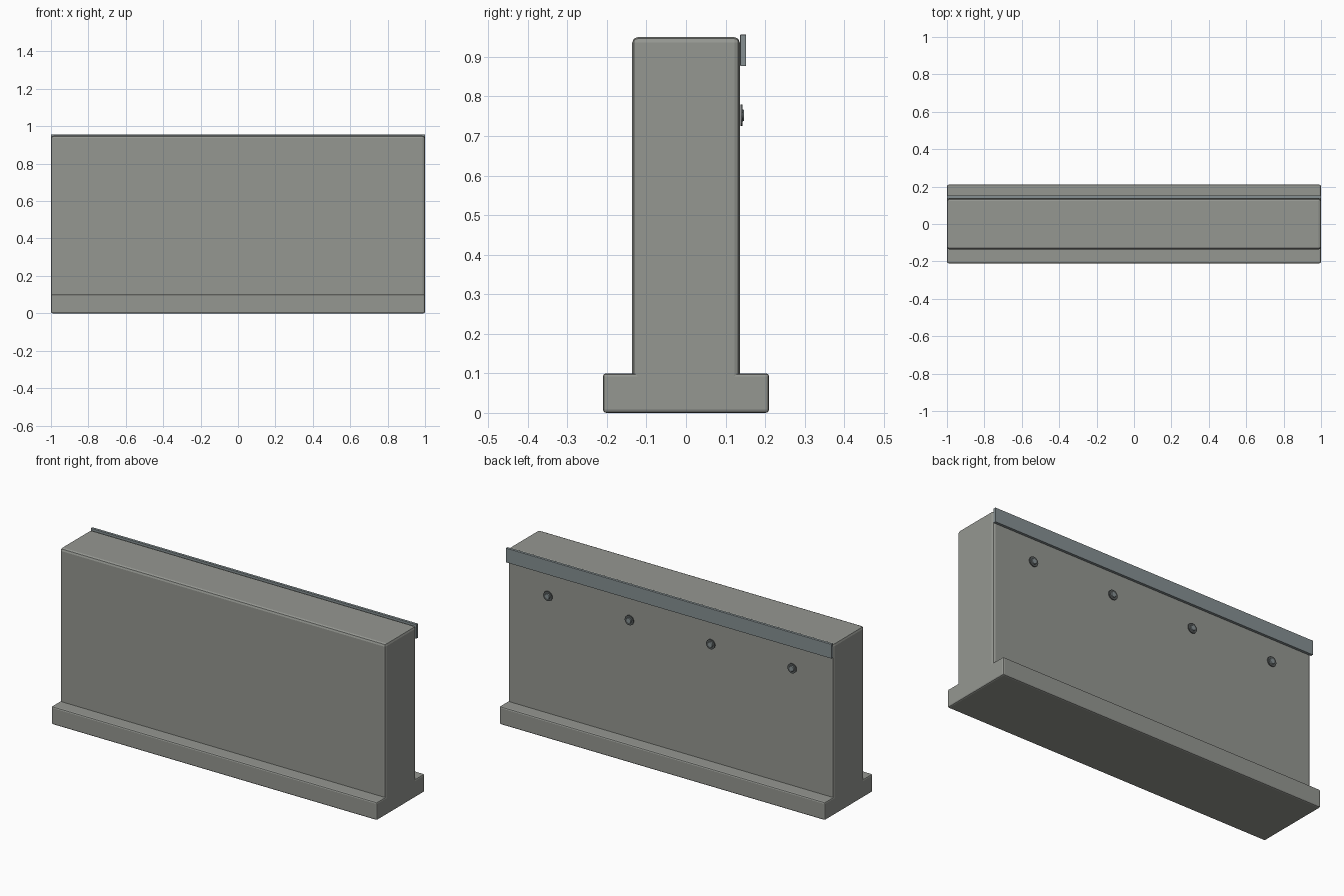
import bpy, bmesh, math
from mathutils import Matrix

if "Cube" in bpy.data.objects:
    bpy.data.objects.remove(bpy.data.objects["Cube"])


def material(name, rgb):
    m = bpy.data.materials.new(name)
    m.diffuse_color = (*rgb, 1)
    m.use_nodes = True
    m.node_tree.nodes["Principled BSDF"].inputs["Base Color"].default_value = m.diffuse_color
    return m


concrete = material("concrete", (0.30, 0.31, 0.285))
steel = material("steel", (0.24, 0.28, 0.29))
dark = material("dark_metal", (0.09, 0.10, 0.10))


def finish(name, bm, mat):
    mesh = bpy.data.meshes.new(name)
    bm.to_mesh(mesh)
    bm.free()
    mesh.materials.append(mat)
    ob = bpy.data.objects.new(name, mesh)
    bpy.context.collection.objects.link(ob)
    return ob


def box(name, ys, zs, mat, bevel=0.0):
    bm = bmesh.new()
    size = (2, ys[1] - ys[0], zs[1] - zs[0])
    centre = (0, sum(ys) / 2, sum(zs) / 2)
    bmesh.ops.create_cube(bm, size=1, matrix=Matrix.Translation(centre) @ Matrix.Diagonal((*size, 1)))
    ob = finish(name, bm, mat)
    if bevel:
        mod = ob.modifiers.new("bevel", 'BEVEL')
        mod.width = bevel
        mod.segments = 2
    return ob


def disc(bm, x, z, y0, y1, r0, r1):
    place = Matrix.Translation((x, (y0 + y1) / 2, z)) @ Matrix.Rotation(-math.pi / 2, 4, 'X')
    bmesh.ops.create_cone(bm, cap_ends=True, segments=16, radius1=r0, radius2=r1,
                          depth=y1 - y0, matrix=place)


# Wall panel standing in a wider foot
box("wall_panel", (-0.136, 0.136), (0.05, 0.95), concrete, 0.014)
box("foot", (-0.21, 0.21), (0, 0.10), concrete, 0.008)

# Flat rail along the top of the back
box("top_rail", (0.137, 0.152), (0.877, 0.956), steel, 0.001)

# Row of fixings: washer plus raised head
for i in range(4):
    x = -0.75 + 0.5 * i
    bm = bmesh.new()
    disc(bm, x, 0.752, 0.138, 0.143, 0.027, 0.027)
    finish(f"washer_{i + 1}", bm, dark)
    bm = bmesh.new()
    disc(bm, x, 0.752, 0.142, 0.147, 0.016, 0.013)
    finish(f"bolt_head_{i + 1}", bm, steel)
